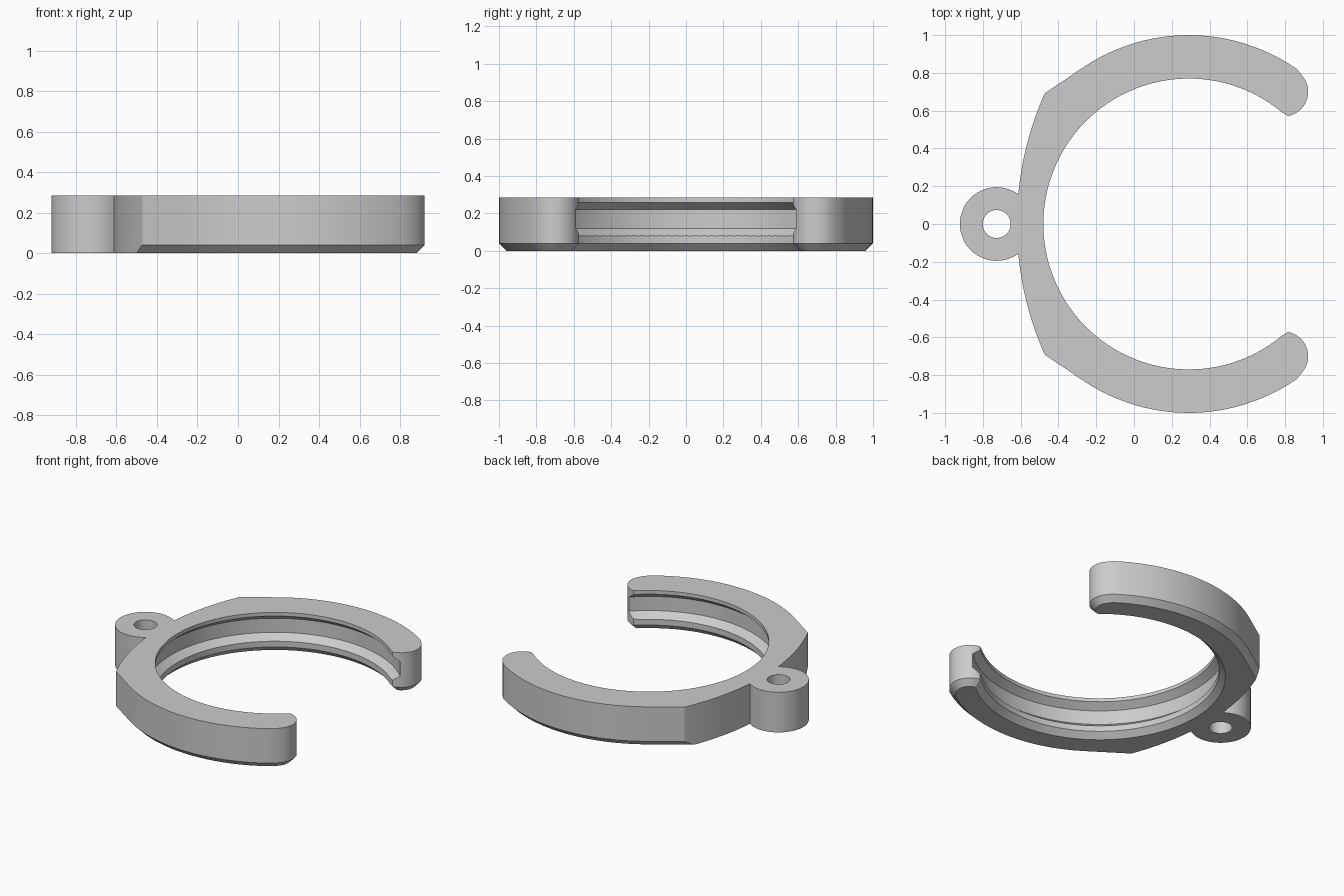
import bpy, bmesh, math
from mathutils import Vector

if "Cube" in bpy.data.objects:
    bpy.data.objects.remove(bpy.data.objects["Cube"], do_unlink=True)

HEIGHT, CHAMFER = 0.285, 0.04
CENTRE, BOSS = (0.29, 0.0), (-0.727, 0.0)
OUTER, INNER, GROOVE = 1.0, 0.77, 0.82

grey = bpy.data.materials.new("plain grey")
grey.use_nodes = True
colour = (0.604, 0.604, 0.604, 1)
grey.diffuse_color = colour
grey.node_tree.nodes["Principled BSDF"].inputs["Base Color"].default_value = colour


def arc(centre, radius, start, end, steps):
    angles = [math.radians(start + (end - start) * i / steps) for i in range(steps + 1)]
    return [Vector((centre[0] + radius * math.cos(a), centre[1] + radius * math.sin(a)))
            for a in angles]


def line(start, end, steps):
    """Points along a straight run, without its last point."""
    return [start.lerp(end, i / steps) for i in range(steps)]


def inset(points, distance):
    """Move a clockwise outline inwards with mitred corners."""
    result = []
    for i, p in enumerate(points):
        before = (p - points[i - 1]).normalized()
        after = (points[(i + 1) % len(points)] - p).normalized()
        n1, n2 = Vector((before.y, -before.x)), Vector((after.y, -after.x))
        result.append(p + (n1 + n2) * distance / (1 + n1.dot(n2)))
    return result


def stack(name, layers, caps=None):
    """Solid through matching outlines, given as (outline, z) from bottom to top."""
    bm = bmesh.new()
    rings = [[bm.verts.new((p.x, p.y, z)) for p in outline] for outline, z in layers]
    count = len(rings[0])
    for low, high in zip(rings, rings[1:]):
        for i in range(count):
            j = (i + 1) % count
            bm.faces.new((low[i], low[j], high[j], high[i]))
    for ring in (rings[0], rings[-1]):
        for cap in caps or [range(count)]:
            bm.faces.new([ring[i] for i in cap])
    bmesh.ops.recalc_face_normals(bm, faces=bm.faces)
    mesh = bpy.data.meshes.new(name)
    bm.to_mesh(mesh)
    bm.free()
    mesh.materials.append(grey)
    obj = bpy.data.objects.new(name, mesh)
    bpy.context.collection.objects.link(obj)
    return obj


def disc(centre, radius, steps):
    return arc(centre, radius, 0, 360, steps)[:-1]


def combine(target, helper, operation):
    helper.hide_render = True
    mod = target.modifiers.new(operation.lower(), "BOOLEAN")
    mod.operation, mod.object, mod.solver = operation, helper, "EXACT"
    bpy.context.view_layer.objects.active = target
    bpy.ops.object.modifier_apply(modifier=mod.name)
    bpy.data.objects.remove(helper, do_unlink=True)


# Half outline: seam, shoulder, outer arc, rounded tip, inner arc back to the seam
outer_arc = arc(CENTRE, OUTER, 124, 55, 23)
slope = math.tan(math.radians(34))
seam = Vector((-0.72, 0))
shoulder = Vector((seam.x, outer_arc[0].y - slope * (outer_arc[0].x - seam.x)))
half = (line(seam, shoulder, 8) + line(shoulder, outer_arc[0], 8) + outer_arc
        + arc((0.792, 0.70), 0.13, 40, -80, 20)
        + arc(CENTRE, INNER, 50, 124, 23)[:-1] + arc(CENTRE, INNER, 124, 180, 16))
outline = half + [Vector((p.x, -p.y)) for p in reversed(half[1:-1])]

# Caps are strips between the outer and inner sides, mirrored across the seam
n, total = len(half), len(outline)
caps = []
for i in range(n // 2):
    strip = list(dict.fromkeys((i, i + 1, n - 2 - i, n - 1 - i)))
    caps += [strip, [-k % total for k in strip]]

# Chamfered ring body
body = stack("clip_ring", [(inset(outline, CHAMFER), 0), (outline, CHAMFER),
                           (outline, HEIGHT)], caps)

# Shallow curved back
back = disc((1.08, 0), 1.70, 160)
combine(body, stack("back_cutter", [(back, -0.1), (back, HEIGHT + 0.1)]), "INTERSECT")

# Mounting boss and its hole
boss, hole = disc(BOSS, 0.195, 56), disc(BOSS, 0.074, 40)
combine(body, stack("mounting_boss", [(boss, 0), (boss, HEIGHT)]), "UNION")
combine(body, stack("hole_cutter", [(hole, -0.1), (hole, HEIGHT + 0.1)]), "DIFFERENCE")

# Inner groove with sloped sides
narrow, wide = disc(CENTRE, GROOVE - 0.07, 128), disc(CENTRE, GROOVE, 128)
combine(body, stack("groove_cutter", [(narrow, 0.065), (wide, 0.12), (wide, 0.22),
                                      (narrow, 0.275)]), "DIFFERENCE")

# Smooth curved walls with crisp edges
bpy.ops.object.select_all(action="DESELECT")
body.select_set(True)
bpy.context.view_layer.objects.active = body
bpy.ops.object.shade_smooth_by_angle(angle=math.radians(25))
